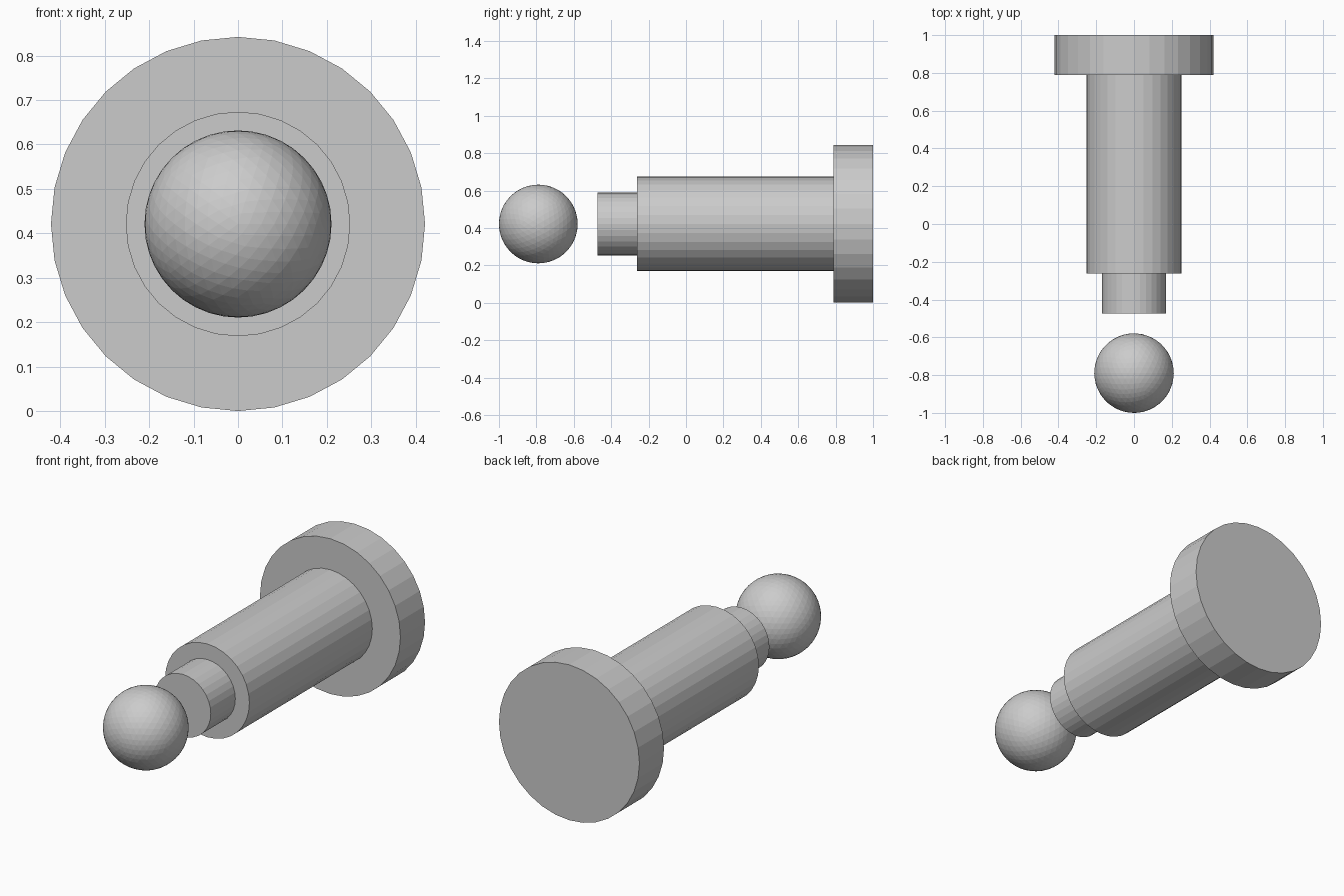
import bpy, math

if "Cube" in bpy.data.objects:
    bpy.data.objects.remove(bpy.data.objects["Cube"])

U = 2 / 9.5      # base module of the part
AXIS_Z = 2 * U   # height of the common axis


def cylinder(name, radius, y0, y1):
    """32-sided flat-shaded cylinder lying along y."""
    bpy.ops.mesh.primitive_cylinder_add(
        vertices=32, radius=radius, depth=y1 - y0,
        location=(0, (y0 + y1) / 2, AXIS_Z), rotation=(math.pi / 2, 0, 0))
    bpy.context.object.name = name


# Stepped shaft, back to front
cylinder("flange", 2 * U, 1 - U, 1)
cylinder("shaft", 1.2 * U, 1 - 6 * U, 1 - U)
cylinder("neck", 0.8 * U, 1 - 7 * U, 1 - 6 * U)

# Detached ball in front of the neck
bpy.ops.mesh.primitive_ico_sphere_add(
    subdivisions=4, radius=U, location=(0, -1 + U, AXIS_Z),
    rotation=(math.pi / 2, 0, 0))
bpy.context.object.name = "ball"
